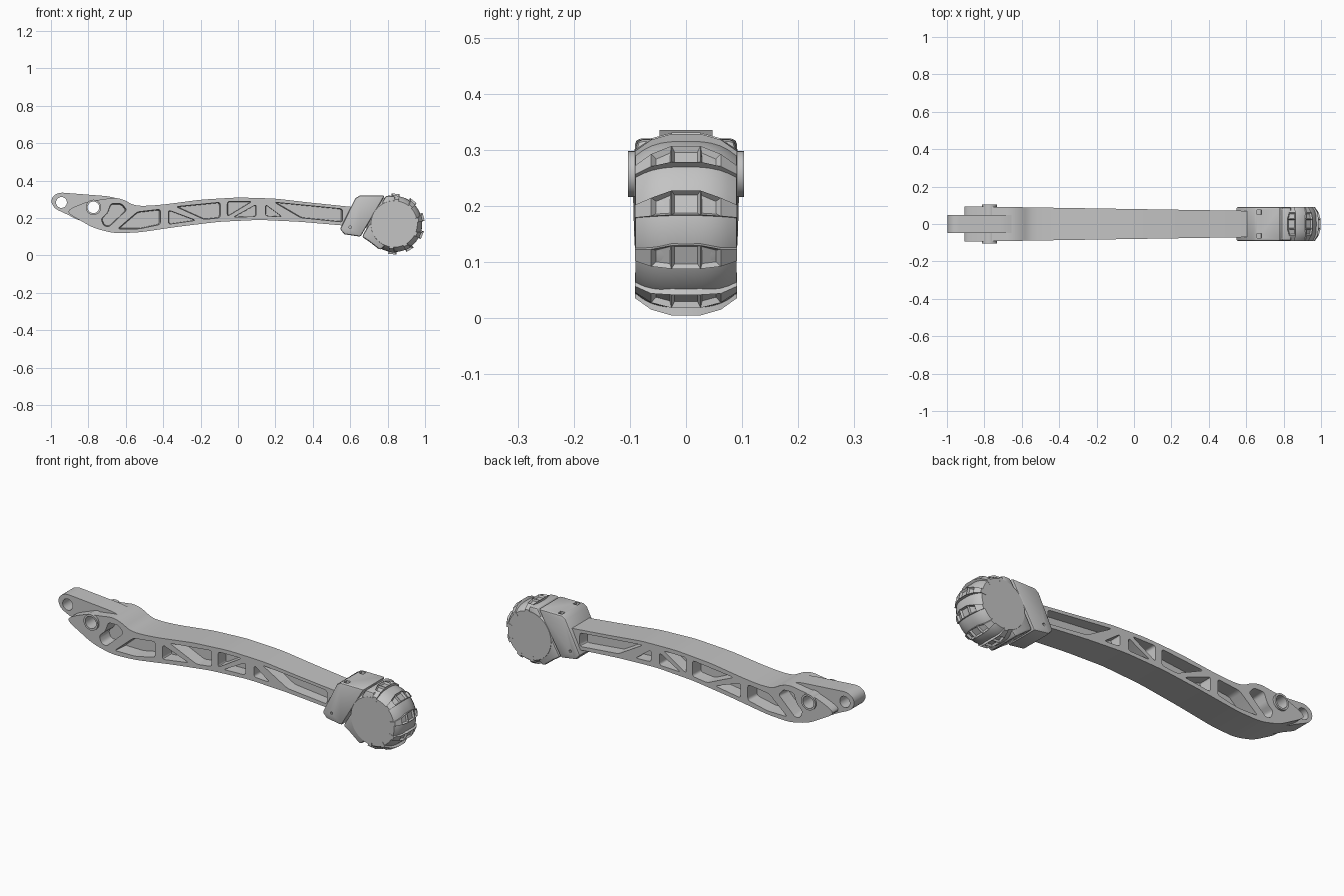
import bpy, bmesh
from math import cos, sin, radians, pi
from mathutils import Vector

if "Cube" in bpy.data.objects:
    bpy.data.objects.remove(bpy.data.objects["Cube"], do_unlink=True)

grey = bpy.data.materials.new("plain_grey")
grey.use_nodes = True
grey.diffuse_color = (0.55, 0.55, 0.55, 1)
grey.node_tree.nodes["Principled BSDF"].inputs["Base Color"].default_value = (0.55, 0.55, 0.55, 1)


def rounded(pts, r):
    """Replace each corner of an (x, z) polygon with a short curve."""
    out = []
    pts = [Vector(p) for p in pts]
    for i, p in enumerate(pts):
        a, b = pts[i - 1] - p, pts[(i + 1) % len(pts)] - p
        a = p + a.normalized() * min(r, a.length * 0.45)
        b = p + b.normalized() * min(r, b.length * 0.45)
        for t in (0, 0.25, 0.5, 0.75, 1):
            out.append(a * (1 - t) ** 2 + p * 2 * t * (1 - t) + b * t * t)
    return out


def circle(x, z, r, n=32):
    return [Vector((x + r * cos(2 * pi * i / n), z + r * sin(2 * pi * i / n))) for i in range(n)]


def prism(bm, pts, y0, y1, shrink=1.0):
    """Side outline pushed along y; y0 and y1 are functions of x."""
    mid = sum(pts, Vector((0, 0))) / len(pts)
    inner = [mid + (p - mid) * shrink for p in pts]
    a = [bm.verts.new((p.x, y0(p.x), p.y)) for p in inner]
    b = [bm.verts.new((p.x, y1(p.x), p.y)) for p in pts]
    bm.faces.new(a)
    bm.faces.new(b)
    for i in range(len(a)):
        bm.faces.new((a[i - 1], a[i], b[i], b[i - 1]))


def at(y):
    return lambda x: y


def finish(name, bm, bevel=0.0, cutter=None):
    bmesh.ops.recalc_face_normals(bm, faces=bm.faces)
    mesh = bpy.data.meshes.new(name)
    bm.to_mesh(mesh)
    bm.free()
    mesh.materials.append(grey)
    ob = bpy.data.objects.new(name, mesh)
    bpy.context.collection.objects.link(ob)
    bpy.ops.object.select_all(action="DESELECT")
    ob.select_set(True)
    bpy.context.view_layer.objects.active = ob
    if bevel:
        mod = ob.modifiers.new("soft_edges", "BEVEL")
        mod.width, mod.segments, mod.limit_method = bevel, 2, "ANGLE"
        mod.angle_limit = radians(50)
        bpy.ops.object.modifier_apply(modifier=mod.name)
    if cutter:
        mod = ob.modifiers.new("cut", "BOOLEAN")
        mod.operation, mod.solver, mod.object = "DIFFERENCE", "EXACT", cutter
        bpy.ops.object.modifier_apply(modifier=mod.name)
    bpy.ops.object.shade_smooth_by_angle(angle=radians(30))
    return ob


# Cutters: truss pockets on both sides, and the two pin holes
PIVOT, END = (-0.773, 0.257), (-0.944, 0.283)
pockets = [
    [(-.735, .195), (-.70, .225), (-.68, .28), (-.62, .28), (-.59, .245), (-.69, .15), (-.72, .155)],
    [(-.65, .14), (-.54, .235), (-.41, .25), (-.41, .165), (-.53, .14)],
    [(-.375, .245), (-.375, .165), (-.22, .187)],
    [(-.34, .262), (-.09, .287), (-.09, .2), (-.18, .19)],
    [(-.06, .29), (.08, .29), (-.06, .205)],
    [(-.03, .203), (.1, .275), (.1, .207)],
    [(.145, .275), (.145, .21), (.24, .205)],
    [(.18, .288), (.57, .25), (.57, .175), (.33, .2)],
]
bm = bmesh.new()
for shape in pockets:
    for side in (-1, 1):
        prism(bm, rounded(shape, 0.015), at(side * 0.02), at(side * 0.13), 0.88)
for (x, z), r in ((PIVOT, 0.031), (END, 0.029)):
    prism(bm, circle(x, z, r), at(-0.2), at(0.2))
arm_cutter = finish("arm_cutter", bm)
arm_cutter.hide_render = True

# Curved arm, tapering towards the foot
outline = [(-.91, .225), (-.90, .25), (-.80, .29), (-.72, .30), (-.66, .31), (-.61, .298),
           (-.555, .266), (-.48, .265), (-.39, .273), (-.2, .298), (0, .31), (.2, .304),
           (.38, .283), (.68, .252), (.68, .15), (.33, .18), (.115, .19), (-.1, .18),
           (-.31, .155), (-.53, .123), (-.66, .118), (-.77, .145)]
bm = bmesh.new()
prism(bm, rounded(outline, 0.04), lambda x: -0.08 + 0.016 * x, lambda x: 0.08 - 0.016 * x)
finish("arm", bm, cutter=arm_cutter)

# Narrow end lug with its pin hole
lug = [(-1, .285), (-.99, .318), (-.955, .337), (-.69, .316), (-.62, .298), (-.62, .2),
       (-.85, .185), (-.9, .213), (-.98, .25)]
bm = bmesh.new()
prism(bm, rounded(lug, 0.025), at(-0.047), at(0.047))
finish("end_lug", bm, cutter=arm_cutter)

# Raised pivot boss on both sides
bm = bmesh.new()
prism(bm, circle(*PIVOT, 0.041), at(-0.103), at(0.103))
finish("pivot_boss", bm, cutter=arm_cutter)

arm_cutter.hide_viewport = True

# Small slots in the collar
bm = bmesh.new()
for side in (-1, 1):
    prism(bm, rounded([(.655, .30), (.66, .34), (.685, .34), (.68, .30)], 0.003),
          at(side * 0.05), at(side * 0.075))
    prism(bm, circle(.60, .15, .007, 12), at(side * 0.08), at(side * 0.12))
slot_cutter = finish("slot_cutter", bm)
slot_cutter.hide_render = True

# Slanted collar gripping the arm, then the foot shell behind a thin seam
collar = [(.545, .14), (.57, .113), (.655, .10), (.785, .32), (.65, .32), (.627, .305)]
bm = bmesh.new()
prism(bm, [Vector(p) for p in collar], at(-0.091), at(0.091))
finish("collar", bm, bevel=0.01, cutter=slot_cutter)
slot_cutter.hide_viewport = True

shell = [(.662, .10), (.70, .075), (.76, .028), (.84, .1), (.85, .22), (.84, .318), (.791, .32)]
bm = bmesh.new()
prism(bm, [Vector(p) for p in shell], at(-0.089), at(0.089))
finish("foot_shell", bm, bevel=0.012)

# Round crowned foot
CX, CZ = 0.835, 0.168


def crown(y):
    return 0.15 - 0.026 * (abs(y) / 0.09) ** 3


def polar(theta, r, y):
    return (CX + r * cos(radians(theta)), y, CZ + r * sin(radians(theta)))


bm = bmesh.new()
rings = []
for k in range(-6, 7):
    y = 0.015 * k
    rings.append([bm.verts.new(polar(i * 7.5, crown(y), y)) for i in range(48)])
for a, b in zip(rings, rings[1:]):
    for i in range(48):
        bm.faces.new((a[i - 1], a[i], b[i], b[i - 1]))
bm.faces.new(rings[0])
bm.faces.new(rings[-1])
finish("round_foot", bm)

# Chevron tread bars with a square and two side recesses
COLUMNS = (-.091, -.062, -.026, .026, .062, .091)


def tread(bm, theta):
    grid = []
    for y in COLUMNS:
        out = abs(y) / 0.09
        half = 9 - 4 * out
        rise = 0.016 - 0.007 * out
        grid.append([bm.verts.new(polar(theta - 5 * out + s * half, crown(y) + h, y))
                     for s, h in ((-1, -0.02), (-1, rise), (1, rise), (1, -0.02))])
    tops = []
    for a, b in zip(grid, grid[1:]):
        for j in range(4):
            face = bm.faces.new((a[j - 1], a[j], b[j], b[j - 1]))
            if j == 2:
                tops.append(face)
    bm.faces.new(grid[0])
    bm.faces.new(grid[-1])
    return tops[1:4]


bm = bmesh.new()
hollow = []
for theta in (89, 52, 15, -20, -57, -92):
    hollow += tread(bm, theta)
bmesh.ops.recalc_face_normals(bm, faces=bm.faces)
bmesh.ops.inset_individual(bm, faces=hollow, thickness=0.008, depth=-0.01)
finish("tread_bars", bm)
